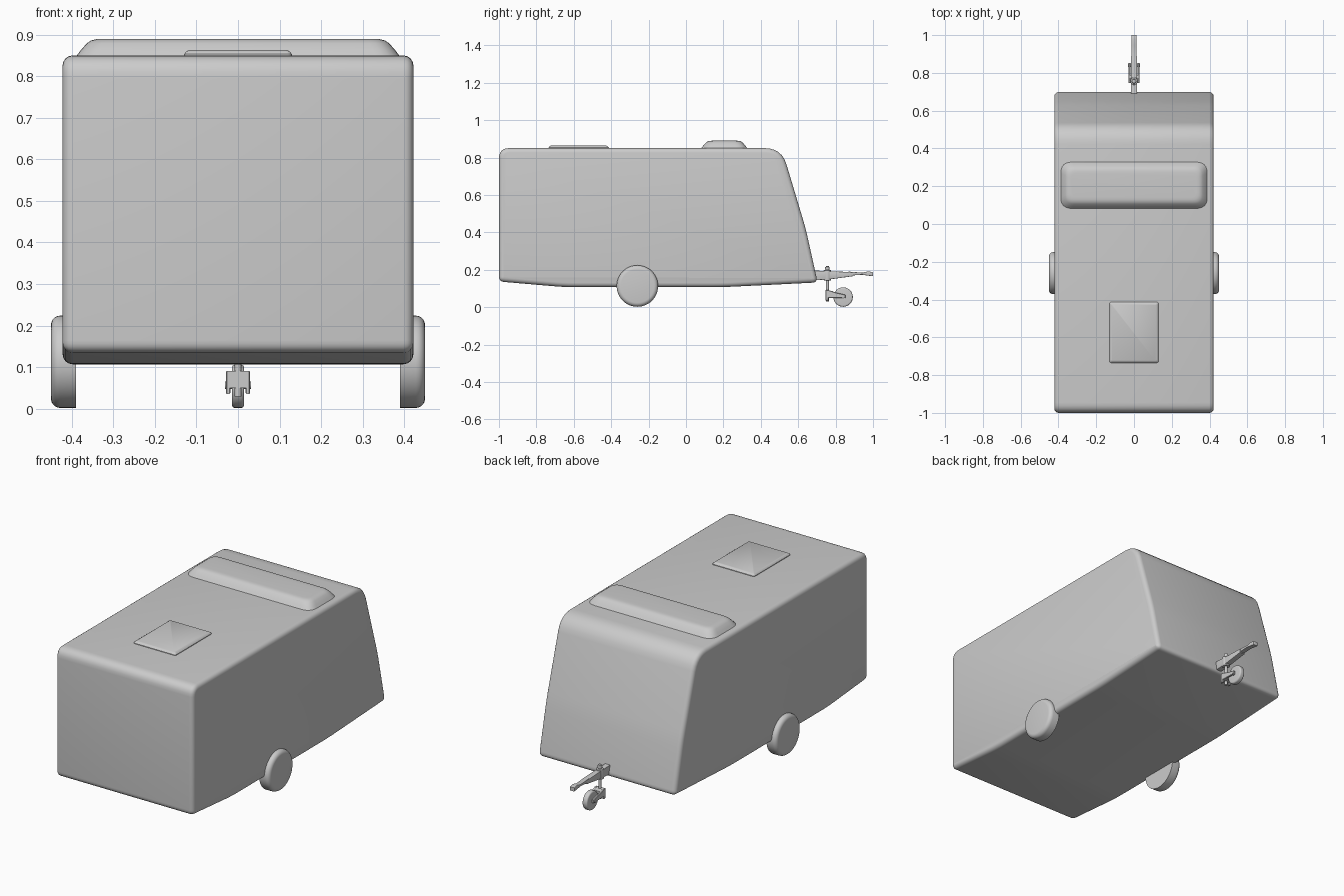
import bpy, bmesh
from math import pi
from mathutils import Vector, Matrix

if "Cube" in bpy.data.objects:
    bpy.data.objects.remove(bpy.data.objects["Cube"])


def finish(name, bm):
    bmesh.ops.recalc_face_normals(bm, faces=bm.faces)
    me = bpy.data.meshes.new(name)
    bm.to_mesh(me)
    bm.free()
    ob = bpy.data.objects.new(name, me)
    bpy.context.collection.objects.link(ob)
    bpy.ops.object.select_all(action='DESELECT')
    ob.select_set(True)
    bpy.context.view_layer.objects.active = ob
    bpy.ops.object.shade_smooth_by_angle(angle=0.6)
    return ob


def fillet(pts, seg=6):
    """Round each (a, b, cut) corner of a closed outline."""
    out = []
    for i, (a, b, cut) in enumerate(pts):
        p = Vector((a, b))
        if not cut:
            out.append(p)
            continue
        q = Vector(pts[i - 1][:2])
        r = Vector(pts[(i + 1) % len(pts)][:2])
        s = p + (q - p).normalized() * cut
        e = p + (r - p).normalized() * cut
        for k in range(seg + 1):
            t = k / seg
            out.append(s * (1 - t) ** 2 + p * 2 * t * (1 - t) + e * t * t)
    return out


def extrude_x(name, outline, x0, x1, bevel=0, seg=4):
    """Side outline (y, z) extruded across x, with rounded rims."""
    bm = bmesh.new()
    a = bm.faces.new([bm.verts.new((x0, p[0], p[1])) for p in outline])
    geo = bmesh.ops.extrude_face_region(bm, geom=[a], use_keep_orig=True)['geom']
    b = next(g for g in geo if isinstance(g, bmesh.types.BMFace))
    bmesh.ops.translate(bm, verts=b.verts, vec=(x1 - x0, 0, 0))
    bmesh.ops.recalc_face_normals(bm, faces=bm.faces)
    if bevel:
        bmesh.ops.bevel(bm, geom=list(a.edges) + list(b.edges), offset=bevel,
                        segments=seg, profile=0.5, affect='EDGES')
    return finish(name, bm)


def cylinder(name, centre, radius, depth, axis='X', n=32, rim=0, outer_only=0):
    bm = bmesh.new()
    bmesh.ops.create_cone(bm, cap_ends=True, segments=n, radius1=radius,
                          radius2=radius, depth=depth)
    if rim:
        caps = [f for f in bm.faces if len(f.verts) == n and abs(f.normal.z) > .9]
        if outer_only:
            caps = [f for f in caps if f.normal.z * outer_only > 0]
        bmesh.ops.bevel(bm, geom=list({e for f in caps for e in f.edges}),
                        offset=rim, segments=5, profile=0.5, affect='EDGES')
    rot = Matrix.Rotation(pi / 2, 4, 'Y') if axis == 'X' else Matrix()
    bmesh.ops.transform(bm, matrix=Matrix.Translation(centre) @ rot, verts=bm.verts)
    return finish(name, bm)


def roof_part(name, hx, y0, y1, corner, layers):
    """Stack of inset rounded rectangles given as (inset, z)."""
    bm = bmesh.new()
    rings = []
    for d, z in layers:
        c = max(corner - d * 0.5, 0.004)
        o = fillet([(-hx + d, y0 + d, c), (hx - d, y0 + d, c),
                    (hx - d, y1 - d, c), (-hx + d, y1 - d, c)])
        rings.append([bm.verts.new((p.x, p.y, z)) for p in o])
    for lo, hi in zip(rings, rings[1:]):
        for i in range(len(lo)):
            bm.faces.new((lo[i - 1], lo[i], hi[i], hi[i - 1]))
    bm.faces.new(rings[0])
    bm.faces.new(rings[-1])
    return finish(name, bm)


# Caravan body
body = fillet([(-1, .137, .028), (-1, .85, .055), (.511, .85, .09), (.64, .42, .05),
               (.704, .132, .03), (.2, .107, .06), (-.65, .107, .06)])
extrude_x("body", body, -.422, .422, .024)

# Roof air unit and skylight
roof_part("roof_air_unit", .39, .08, .33, .06,
          [(0, .835), (0, .847), (.012, .863), (.026, .879), (.036, .886),
           (.048, .889), (.06, .89)])
roof_part("skylight", .13, -.735, -.413, .012,
          [(0, .84), (0, .853), (.005, .859), (.012, .863)])

# Road wheels
for s, side in ((-1, "left"), (1, "right")):
    cylinder(side + "_wheel", (s * .42, -.26, .113), .111, .06,
             n=48, rim=.022, outer_only=s)

# Tow bar and coupling
extrude_x("tow_bar", [(.68, .143), (.78, .15), (.89, .165), (.89, .187), (.68, .196)],
          -.016, .016, .003, 2)
extrude_x("coupling", [(.87, .168), (.94, .173), (1, .165), (1, .186),
                       (.975, .192), (.945, .184), (.87, .19)], -.014, .014, .003, 2)

# Jockey wheel with post, clamp, and fork
cylinder("jockey_post", (0, .756, .125), .008, .19, 'Z', 16)
cylinder("jockey_handle", (0, .756, .207), .012, .018, 'Z', 16, .004)
cylinder("jockey_clamp", (0, .756, .17), .02, .055, 'Z', 16, .003)
arm = [(.747, .036), (.762, .036), (.762, .05), (.852, .048), (.852, .066),
       (.80, .078), (.762, .091), (.747, .091)]
for s, side in ((-1, "left"), (1, "right")):
    extrude_x("jockey_fork_" + side, arm, s * .018, s * .029, .002, 1)
extrude_x("jockey_fork_bridge", [(.747, .05), (.785, .05), (.785, .085), (.747, .091)],
          -.02, .02)
cylinder("jockey_axle", (0, .84, .056), .009, .062, n=16)
cylinder("jockey_wheel", (0, .84, .054), .052, .03, n=32, rim=.008)
